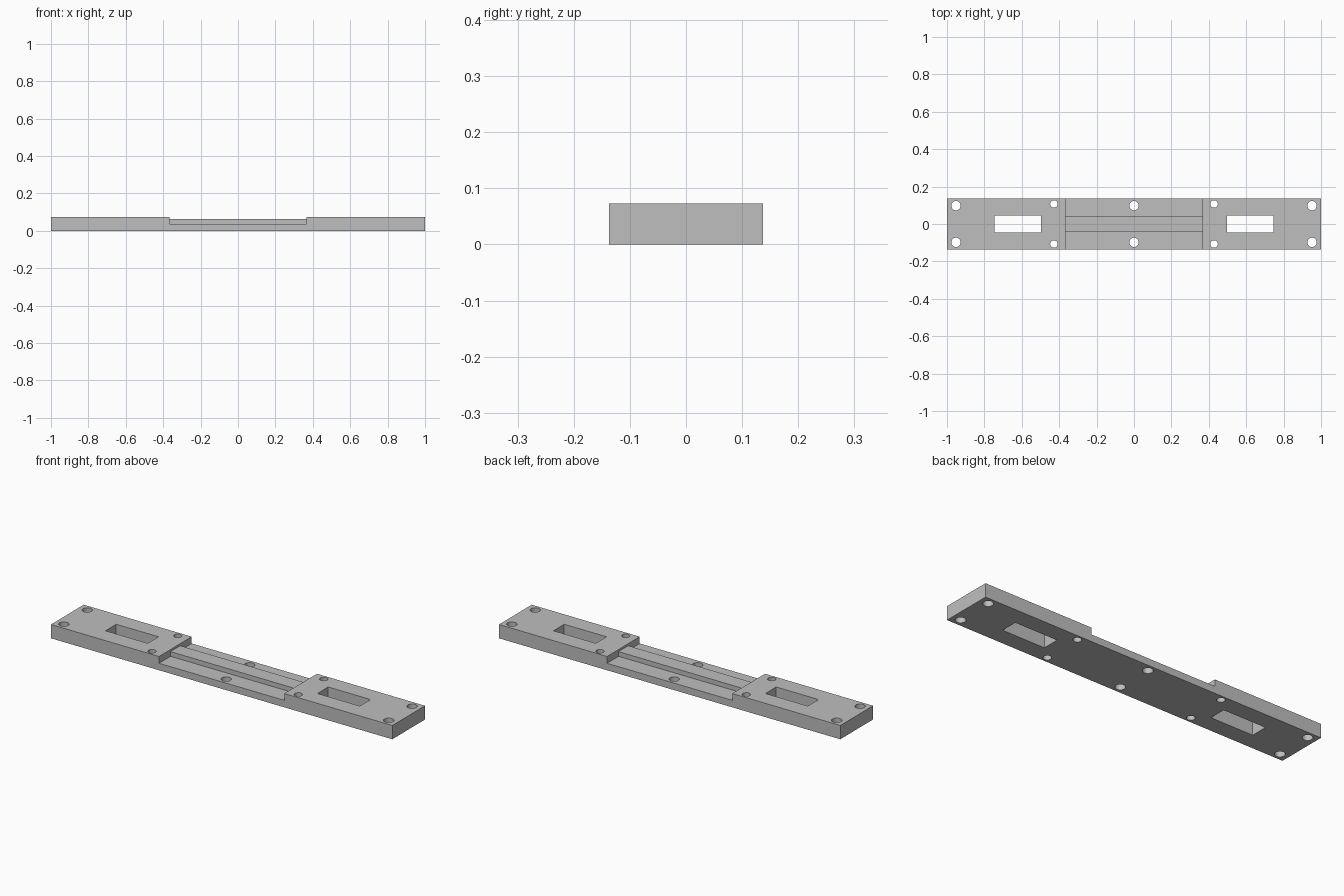
import bpy
import bmesh
from math import radians
from mathutils import Matrix

default_cube = bpy.data.objects.get("Cube")
if default_cube:
    bpy.data.objects.remove(default_cube, do_unlink=True)

LENGTH, WIDTH, HEIGHT = 2.0, 0.274, 0.073
RECESS_X, RECESS_Z = 0.367, 0.037
RIDGE_Y, RIDGE_Z = 0.041, 0.062

grey = bpy.data.materials.new("light grey")
grey.use_nodes = True
grey.diffuse_color = (0.52, 0.52, 0.52, 1)
grey.node_tree.nodes["Principled BSDF"].inputs["Base Color"].default_value = grey.diffuse_color


def finish(name, bm):
    bmesh.ops.recalc_face_normals(bm, faces=bm.faces)
    mesh = bpy.data.meshes.new(name)
    bm.to_mesh(mesh)
    bm.free()
    mesh.materials.append(grey)
    obj = bpy.data.objects.new(name, mesh)
    bpy.context.collection.objects.link(obj)
    return obj


def box(name, low, high):
    bm = bmesh.new()
    size = [b - a for a, b in zip(low, high)]
    centre = [(a + b) / 2 for a, b in zip(low, high)]
    matrix = Matrix.Translation(centre) @ Matrix.Diagonal((*size, 1))
    bmesh.ops.create_cube(bm, size=1, matrix=matrix)
    return finish(name, bm)


def hole(name, x, y, radius):
    bm = bmesh.new()
    bmesh.ops.create_cone(bm, cap_ends=True, segments=32, radius1=radius, radius2=radius,
                          depth=0.3, matrix=Matrix.Translation((x, y, HEIGHT / 2)))
    return finish(name, bm)


def combine(target, tool, operation):
    mod = target.modifiers.new(operation.lower(), "BOOLEAN")
    mod.operation, mod.solver, mod.object = operation, "EXACT", tool
    bpy.context.view_layer.objects.active = target
    bpy.ops.object.modifier_apply(modifier=mod.name)
    bpy.data.objects.remove(tool, do_unlink=True)


# Plate: stepped side profile pushed across the width
half = [(RECESS_X, RECESS_Z), (RECESS_X, HEIGHT), (LENGTH / 2, HEIGHT), (LENGTH / 2, 0)]
profile = half + [(-x, z) for x, z in reversed(half)]
bm = bmesh.new()
face = bm.faces.new([bm.verts.new((x, -WIDTH / 2, z)) for x, z in profile])
side = bmesh.ops.extrude_face_region(bm, geom=[face])
verts = [v for v in side["geom"] if isinstance(v, bmesh.types.BMVert)]
bmesh.ops.translate(bm, verts=verts, vec=(0, WIDTH, 0))
plate = finish("mounting_plate", bm)

# Raised rib along the recess
rib = box("centre_rib", (-RECESS_X - 0.02, -RIDGE_Y, RECESS_Z - 0.015),
          (RECESS_X + 0.02, RIDGE_Y, RIDGE_Z))
combine(plate, rib, "UNION")

# Rectangular slots
for s in (-1, 1):
    x = s * 0.621
    slot = box("slot_cutter", (x - 0.124, -0.045, -0.1), (x + 0.124, 0.045, 0.2))
    combine(plate, slot, "DIFFERENCE")

# Screw holes: corners, middle pair, smaller ones beside the recess
for x, y, radius in ((0.952, 0.098, 0.025), (0, 0.098, 0.025), (0.428, 0.107, 0.02)):
    for sx in ((-1, 1) if x else (1,)):
        for sy in (-1, 1):
            combine(plate, hole("hole_cutter", sx * x, sy * y, radius), "DIFFERENCE")

# Smooth hole walls, sharp edges elsewhere
bpy.ops.object.select_all(action="DESELECT")
plate.select_set(True)
bpy.context.view_layer.objects.active = plate
bpy.ops.object.shade_smooth_by_angle(angle=radians(30))
